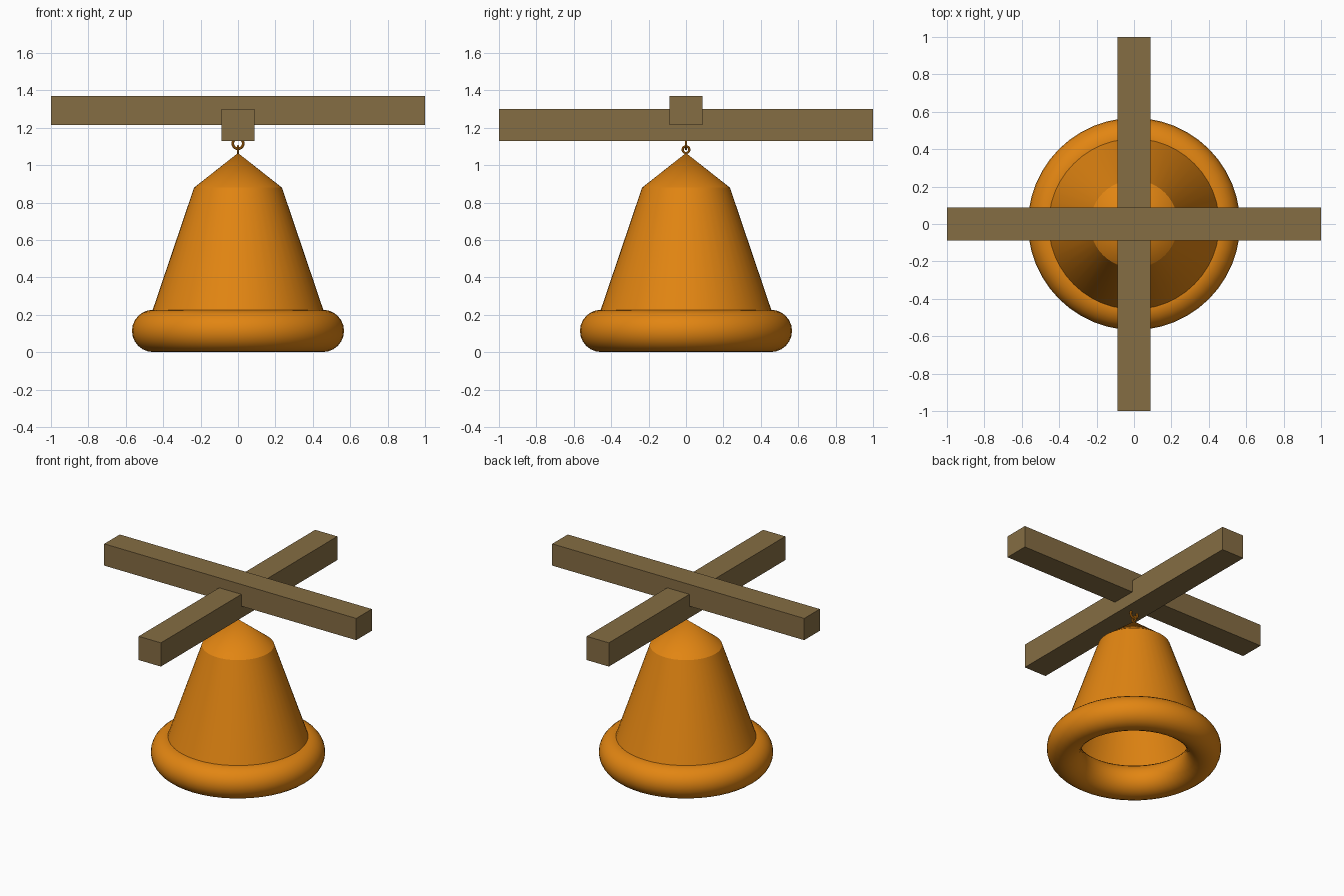
import bpy
import bmesh
from math import pi
from mathutils import Matrix

if "Cube" in bpy.data.objects:
    bpy.data.objects.remove(bpy.data.objects["Cube"], do_unlink=True)


def make_material(name, rgb):
    mat = bpy.data.materials.new(name)
    mat.use_nodes = True
    color = (*rgb, 1)
    mat.diffuse_color = color
    mat.node_tree.nodes["Principled BSDF"].inputs["Base Color"].default_value = color
    return mat


bronze = make_material("orange bronze", (0.76, 0.235, 0.006))
wood = make_material("brown wood", (0.235, 0.153, 0.056))


def finish(obj, name, mat, smooth=False):
    obj.name = name
    obj.data.materials.append(mat)
    if smooth:
        bpy.ops.object.shade_smooth_by_angle(angle=0.5)
    return obj


def beam(name, size, z):
    bpy.ops.mesh.primitive_cube_add(size=1, location=(0, 0, z))
    obj = bpy.context.object
    obj.data.transform(Matrix.Diagonal((*size, 1)))
    finish(obj, name, wood)


def shell(name, r_low, r_high, z_low, z_high):
    """Open conical wall."""
    bpy.ops.mesh.primitive_cone_add(
        vertices=48, radius1=r_low, radius2=r_high, depth=z_high - z_low,
        end_fill_type='NOTHING', location=(0, 0, (z_low + z_high) / 2))
    finish(bpy.context.object, name, bronze, True)


def ring(name, major, minor, z, rotation=(0, 0, 0), segments=(24, 10)):
    bpy.ops.mesh.primitive_torus_add(
        major_radius=major, minor_radius=minor, major_segments=segments[0],
        minor_segments=segments[1], location=(0, 0, z), rotation=rotation)
    finish(bpy.context.object, name, bronze, True)


# Crossed wooden beams, overlapping where they meet
beam("upper_beam", (2, 0.176, 0.156), 1.293)
beam("lower_beam", (0.176, 2, 0.17), 1.215)

# Hollow bell: flared wall, pointed crown and thick round lip
shell("bell_body", 0.46, 0.235, 0.215, 0.88)
shell("bell_crown", 0.235, 0, 0.88, 1.065)
ring("bell_lip", 0.454, 0.113, 0.114, segments=(48, 24))

# Two interlocked hanging links
ring("upper_link", 0.028, 0.007, 1.116, (pi / 2, 0, 0))
ring("lower_link", 0.018, 0.006, 1.083, (0, pi / 2, 0))
